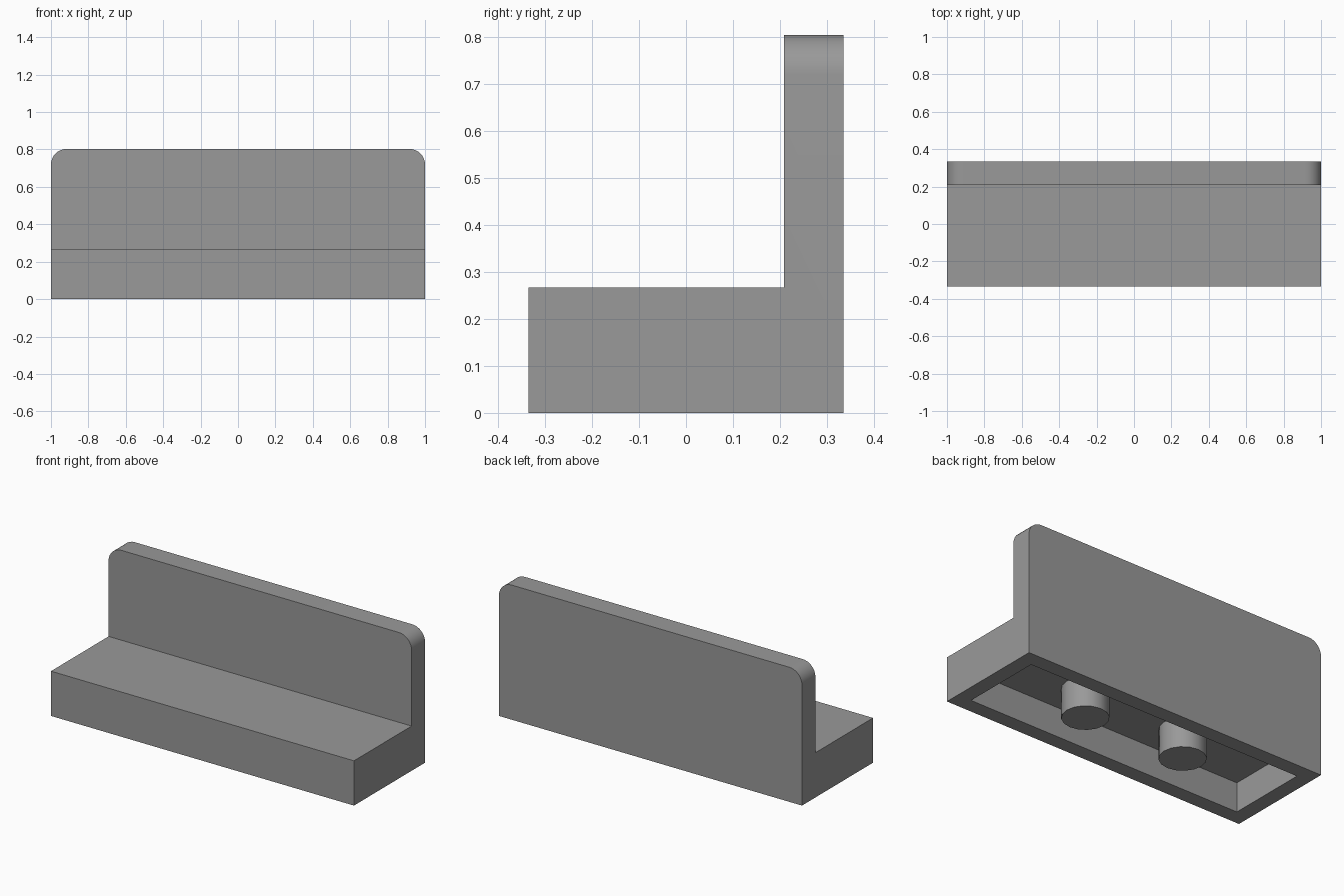
import bpy
import bmesh
from math import radians

if "Cube" in bpy.data.objects:
    bpy.data.objects.remove(bpy.data.objects["Cube"], do_unlink=True)

HALF_LENGTH = 1.0
HALF_DEPTH = 0.335
WALL = 0.127
BASE_TOP = 0.267
PANEL_TOP = 0.803
CEILING = 0.176

# Single plain grey plastic
grey = bpy.data.materials.new("grey plastic")
grey.use_nodes = True
colour = (0.32, 0.32, 0.32, 1)
grey.diffuse_color = colour
grey.node_tree.nodes["Principled BSDF"].inputs["Base Color"].default_value = colour


def finish(name, bm):
    """Turn a bmesh into a shaded, coloured object."""
    bmesh.ops.recalc_face_normals(bm, faces=bm.faces)
    mesh = bpy.data.meshes.new(name)
    bm.to_mesh(mesh)
    bm.free()
    mesh.materials.append(grey)
    obj = bpy.data.objects.new(name, mesh)
    bpy.context.collection.objects.link(obj)
    bpy.ops.object.select_all(action="DESELECT")
    obj.select_set(True)
    bpy.context.view_layer.objects.active = obj
    bpy.ops.object.shade_smooth_by_angle(angle=radians(30))
    return obj


# Body: L profile swept along x
bm = bmesh.new()
front_of_wall = HALF_DEPTH - WALL
profile = [(-HALF_DEPTH, 0), (HALF_DEPTH, 0), (HALF_DEPTH, PANEL_TOP),
           (front_of_wall, PANEL_TOP), (front_of_wall, BASE_TOP), (-HALF_DEPTH, BASE_TOP)]
end = bm.faces.new([bm.verts.new((-HALF_LENGTH, y, z)) for y, z in profile])
swept = bmesh.ops.extrude_face_region(bm, geom=[end], use_keep_orig=True)
moved = [v for v in swept["geom"] if isinstance(v, bmesh.types.BMVert)]
bmesh.ops.translate(bm, verts=moved, vec=(2 * HALF_LENGTH, 0, 0))
bmesh.ops.recalc_face_normals(bm, faces=bm.faces)

# Rounded upper corners of the panel
corners = [e for e in bm.edges
           if all(v.co.z > PANEL_TOP - 0.01 for v in e.verts)
           and abs(e.verts[0].co.x - e.verts[1].co.x) < 0.01]
bmesh.ops.bevel(bm, geom=corners, offset=0.084, segments=8, profile=0.5, affect="EDGES")

# Hollow underside
bm.normal_update()
bottom = [f for f in bm.faces if f.normal.z < -0.9]
bmesh.ops.inset_region(bm, faces=bottom, thickness=WALL)
pocket = bmesh.ops.extrude_discrete_faces(bm, faces=bottom)["faces"]
bmesh.ops.translate(bm, verts=pocket[0].verts, vec=(0, 0, CEILING))
finish("panel_body", bm)

# Two pins under the base
for side, x in (("left", 1 / 3), ("right", -1 / 3)):
    bm = bmesh.new()
    bmesh.ops.create_cone(bm, cap_ends=True, segments=16, radius1=WALL, radius2=WALL,
                          depth=CEILING)
    bmesh.ops.translate(bm, verts=bm.verts, vec=(x, 0, CEILING / 2))
    finish(side + "_pin", bm)
